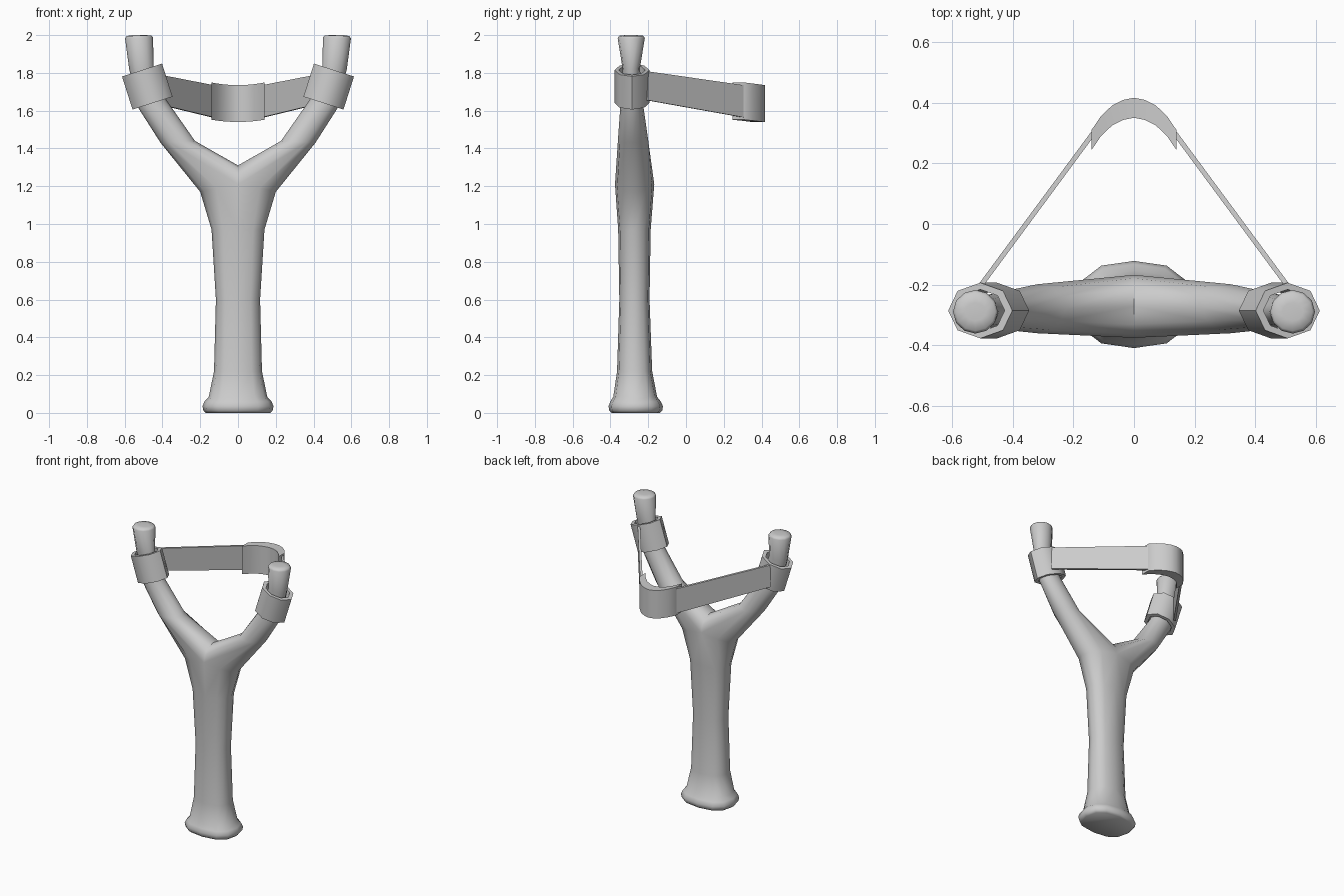
import bpy, bmesh, math
from mathutils import Vector

if "Cube" in bpy.data.objects:
    bpy.data.objects.remove(bpy.data.objects["Cube"])

grey = bpy.data.materials.new("light_grey")
grey.use_nodes = True
grey.diffuse_color = (0.6, 0.6, 0.6, 1)
grey.node_tree.nodes["Principled BSDF"].inputs["Base Color"].default_value = (0.6, 0.6, 0.6, 1)


def finish(name, bm, mirror=True, angle=50):
    """Mirror the half across x, clean it up and add it to the scene."""
    if mirror:
        bmesh.ops.mirror(bm, geom=bm.verts[:] + bm.edges[:] + bm.faces[:],
                         axis='X', merge_dist=0.0005)
        bmesh.ops.remove_doubles(bm, verts=bm.verts[:], dist=0.0005)
    bmesh.ops.recalc_face_normals(bm, faces=bm.faces[:])
    mesh = bpy.data.meshes.new(name)
    bm.to_mesh(mesh)
    bm.free()
    mesh.materials.append(grey)
    obj = bpy.data.objects.new(name, mesh)
    bpy.context.collection.objects.link(obj)
    bpy.ops.object.select_all(action='DESELECT')
    obj.select_set(True)
    bpy.context.view_layer.objects.active = obj
    bpy.ops.object.shade_smooth_by_angle(angle=math.radians(angle))
    return obj


def bridge(bm, a, b, closed=True):
    n = len(a)
    for i in range(n if closed else n - 1):
        j = (i + 1) % n
        bm.faces.new((a[i], a[j], b[j], b[i]))


def ring(bm, outer, inner, depth, yc, sides=12):
    """Ellipse whose wide axis runs between two (x, z) points."""
    o, i = Vector((outer[0], yc, outer[1])), Vector((inner[0], yc, inner[1]))
    verts = []
    for k in range(sides):
        t = -math.pi / 2 + 2 * math.pi * k / sides
        verts.append(bm.verts.new((o + i) / 2 + (o - i) / 2 * math.cos(t)
                                  + Vector((0, depth * math.sin(t), 0))))
    return verts


def squash(v, e=0.8):
    return math.copysign(abs(v) ** e, v) if abs(v) > 1e-6 else 0.0


# Forked body: half of the handle, then one arm, mirrored
bm = bmesh.new()
angles = [math.radians(-90 + 30 * k) for k in range(12)]
handle = [  # z, half width, half depth, centre y
    (0.0, 0.17, 0.128, -0.266), (0.012, 0.183, 0.14, -0.266), (0.035, 0.188, 0.144, -0.266),
    (0.06, 0.178, 0.134, -0.267), (0.085, 0.155, 0.116, -0.269), (0.22, 0.127, 0.093, -0.272),
    (0.6, 0.117, 0.08, -0.273), (0.97, 0.14, 0.086, -0.273)]
prev = None
for z, a, b, yc in handle:
    row = [bm.verts.new((a * squash(math.cos(t)), yc + b * squash(math.sin(t)), z))
           for t in angles[:7]]
    if prev:
        bridge(bm, prev, row, closed=False)
    else:
        bm.faces.new(row)
    prev = row

# Fork ring: outer half continues the handle, inner half is the crotch on x = 0
fork = []
for k, t in enumerate(angles):
    c, s = math.cos(t), math.sin(t)
    if k <= 6:
        co = (0.2 * squash(c), -0.272 + 0.104 * squash(s), 1.21 - 0.04 * c)
    else:
        co = (0, -0.272 + 0.104 * squash(s), 1.21 + 0.1 * abs(c))
    fork.append(bm.verts.new(co))
bridge(bm, prev, fork[:7], closed=False)

arm = [  # outer point, inner point, half depth, centre y
    ((0.41, 1.43), (0.228, 1.44), 0.081, -0.28),
    ((0.525, 1.61), (0.378, 1.655), 0.06, -0.287),
    ((0.576, 1.82), (0.446, 1.83), 0.046, -0.29),
    ((0.598, 1.982), (0.45, 1.988), 0.072, -0.29),
    ((0.59, 1.995), (0.458, 1.998), 0.063, -0.29),
    ((0.56, 2.0), (0.49, 2.0), 0.03, -0.29)]
prev = fork
for row in arm:
    nxt = ring(bm, *row)
    bridge(bm, prev, nxt)
    prev = nxt
bm.faces.new(prev)
finish("forked_body", bm)

# Octagonal collars around the arms
bm = bmesh.new()
low, high = Vector((0.4525, 1.64)), Vector((0.508, 1.815))
side = Vector((0.106, -0.034))
loops = []
for centre, scale in ((low, 1), (high, 1), (high, 0.76), (low, 0.76)):
    loops.append(ring(bm, centre + side * scale, centre - side * scale,
                      0.092 * scale, -0.286, 8))
for i in range(4):
    bridge(bm, loops[i], loops[(i + 1) % 4])
finish("arm_collars", bm)


def band_end(bm, x, y, z0, z1):
    d = Vector((0.505 - 0.13, -0.2 - 0.31)).normalized()
    nx, ny = -d.y * 0.008, d.x * 0.008
    return [bm.verts.new((x + s * nx, y + s * ny, z))
            for s, z in ((-1, z0), (1, z0), (1, z1), (-1, z1))]


# Straps from the collars back to the pouch
bm = bmesh.new()
a = band_end(bm, 0.508, -0.205, 1.655, 1.808)
b = band_end(bm, 0.135, 0.3, 1.565, 1.735)
bridge(bm, a, b)
bm.faces.new(a)
bm.faces.new(b)
finish("elastic_straps", bm, angle=30)

# Crescent pouch
bm = bmesh.new()
outer = [(0, 0.417), (0.035, 0.41), (0.073, 0.391), (0.11, 0.355), (0.14, 0.311)]
prev = None
for i, (x, y) in enumerate(outer):
    z0, z1 = 1.54 + 0.012 * (x / 0.14) ** 2, 1.735 + 0.014 * (x / 0.14) ** 2
    row = [bm.verts.new(c) for c in ((x, y, z0), (x, y, z1),
                                     (x, y - 0.066, z1), (x, y - 0.066, z0))]
    if prev:
        bridge(bm, prev, row)
    prev = row
bm.faces.new(prev)
finish("pouch", bm, angle=40)
